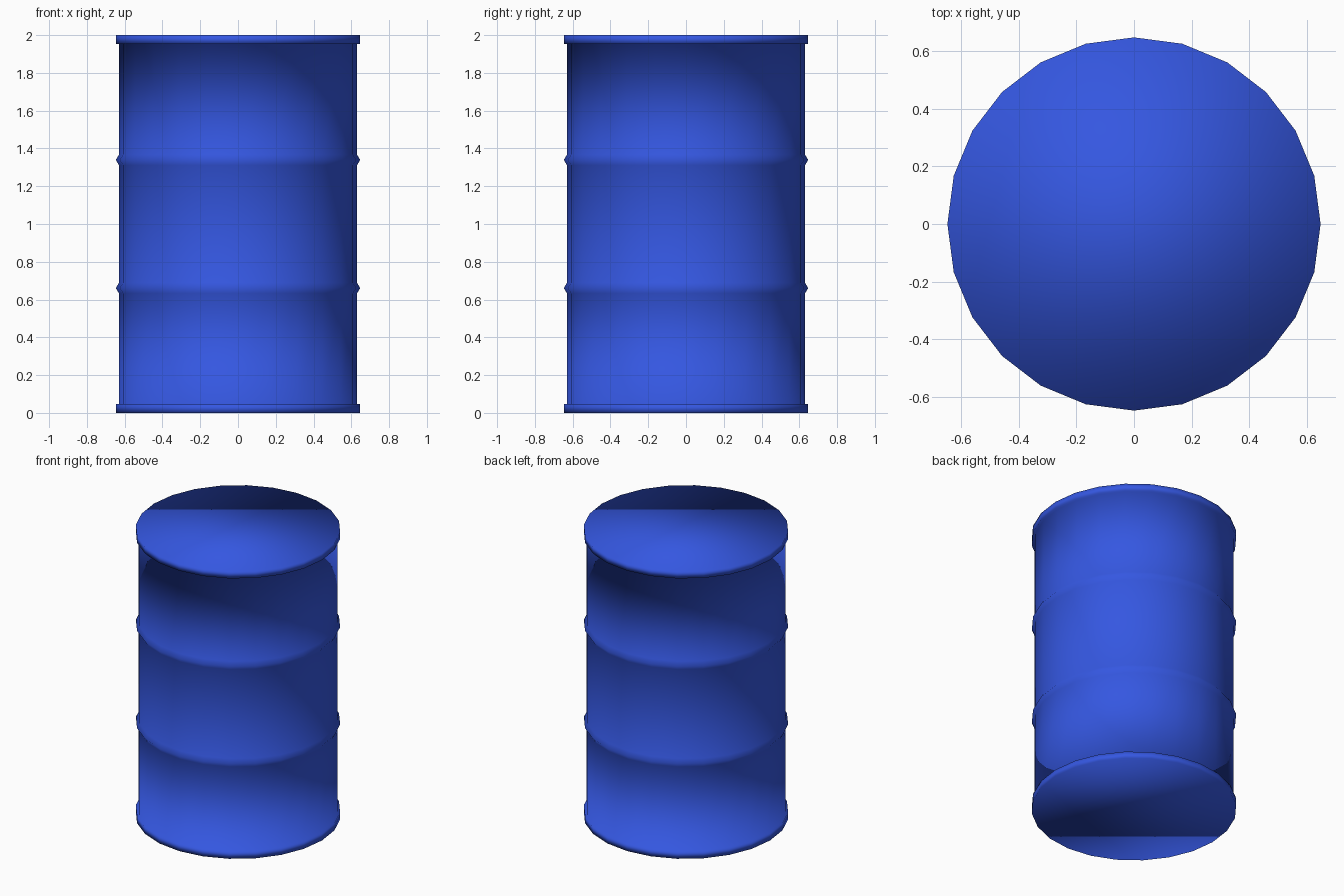
import bpy, bmesh
from math import cos, sin, tau

if "Cube" in bpy.data.objects:
    bpy.data.objects.remove(bpy.data.objects["Cube"])

SIDES = 24
BODY, RIM = 0.63, 0.647
RIM_H, RIB_H = 0.048, 0.028


def rib(z):
    """Pointed rolling hoop around the body."""
    return [(BODY, z - RIB_H), (RIM, z), (BODY, z + RIB_H)]


# Side profile (radius, height): bottom rim, two hoops, top rim
profile = [(RIM, 0), (RIM, RIM_H), (BODY, RIM_H),
           *rib(0.661), *rib(1.339),
           (BODY, 2 - RIM_H), (RIM, 2 - RIM_H), (RIM, 2)]

# Sweep the profile into rings and bridge them
bm = bmesh.new()
rings = [[bm.verts.new((r * cos(tau * i / SIDES), r * sin(tau * i / SIDES), z))
          for i in range(SIDES)] for r, z in profile]
for lower, upper in zip(rings, rings[1:]):
    for i in range(SIDES):
        j = (i + 1) % SIDES
        bm.faces.new((lower[i], lower[j], upper[j], upper[i]))

# Flat base and lid
bm.faces.new(rings[0][::-1])
bm.faces.new(rings[-1])

# Smooth shading throughout
for face in bm.faces:
    face.smooth = True

mesh = bpy.data.meshes.new("barrel")
bm.to_mesh(mesh)
bm.free()
barrel = bpy.data.objects.new("barrel", mesh)
bpy.context.collection.objects.link(barrel)

# Blue paint
paint = bpy.data.materials.new("blue_paint")
paint.diffuse_color = (0.035, 0.095, 0.75, 1)
paint.use_nodes = True
paint.node_tree.nodes["Principled BSDF"].inputs["Base Color"].default_value = paint.diffuse_color
mesh.materials.append(paint)
